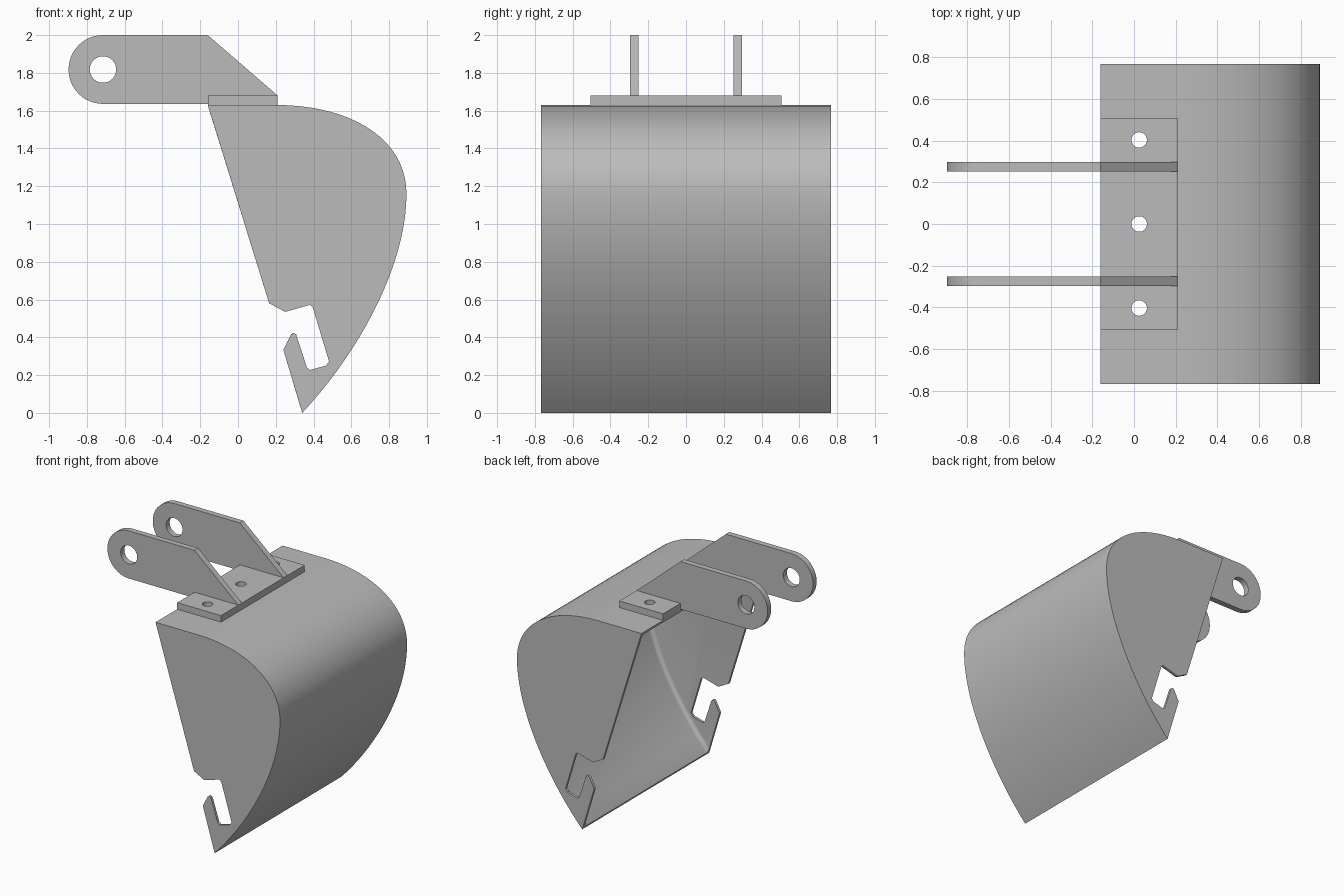
import bpy, bmesh, math
from mathutils import Vector
from mathutils.geometry import interpolate_bezier

if "Cube" in bpy.data.objects:
    bpy.data.objects.remove(bpy.data.objects["Cube"], do_unlink=True)

HALF_WIDTH, WALL, FILLET = 0.767, 0.02, 0.03

steel = bpy.data.materials.new("grey steel")
steel.use_nodes = True
GREY = (0.5, 0.5, 0.5, 1)
steel.diffuse_color = GREY
steel.node_tree.nodes["Principled BSDF"].inputs["Base Color"].default_value = GREY


def finish(name, bm):
    bmesh.ops.recalc_face_normals(bm, faces=bm.faces)
    mesh = bpy.data.meshes.new(name)
    bm.to_mesh(mesh)
    bm.free()
    mesh.materials.append(steel)
    obj = bpy.data.objects.new(name, mesh)
    bpy.context.collection.objects.link(obj)
    return obj


def activate(obj):
    bpy.ops.object.select_all(action="DESELECT")
    obj.select_set(True)
    bpy.context.view_layer.objects.active = obj


def smooth(obj):
    activate(obj)
    bpy.ops.object.shade_smooth_by_angle(angle=math.radians(30))


def drill(obj, location, radius, tilt=0):
    """Cut a round hole along z, or along y when tilted."""
    bpy.ops.mesh.primitive_cylinder_add(vertices=32, radius=radius, depth=0.3,
                                        location=location, rotation=(tilt, 0, 0))
    cutter = bpy.context.object
    cutter.hide_render = True
    activate(obj)
    mod = obj.modifiers.new("hole", "BOOLEAN")
    mod.operation, mod.solver, mod.object = "DIFFERENCE", "EXACT", cutter
    bpy.ops.object.modifier_apply(modifier=mod.name)
    bpy.data.objects.remove(cutter, do_unlink=True)


def prism(name, outline, y0, y1):
    """Extrude an x-z outline along y."""
    bm = bmesh.new()
    a = [bm.verts.new((x, y0, z)) for x, z in outline]
    b = [bm.verts.new((x, y1, z)) for x, z in outline]
    bm.faces.new(a)
    bm.faces.new(b)
    for i in range(len(a)):
        j = (i + 1) % len(a)
        bm.faces.new((a[i], a[j], b[j], b[i]))
    return finish(name, bm)


# Back curve of the bucket, from the top mouth edge to the lip
def bezier(*points):
    p, h1, h2, q = [Vector(c) for c in points]
    return interpolate_bezier(p, h1, h2, q, 20)


curve = [Vector((-0.16, 1.63))]
curve += bezier((0.2, 1.63), (0.6, 1.63), (0.892, 1.45), (0.892, 1.16))
curve += bezier((0.892, 1.16), (0.892, 0.78), (0.64, 0.32), (0.34, 0))[1:]

# Hooked notch in each side wall, from the lip upward
notch = [(0.24, 0.335), (0.28, 0.415), (0.293, 0.424), (0.308, 0.415),
         (0.365, 0.24), (0.381, 0.227), (0.465, 0.25), (0.482, 0.272),
         (0.396, 0.558), (0.38, 0.572), (0.25, 0.535), (0.165, 0.58)]


def offset(depth):
    """Move the curve inward, kept behind the slanted mouth line."""
    result = []
    for i, p in enumerate(curve):
        t = (curve[min(i + 1, len(curve) - 1)] - curve[max(i - 1, 0)]).normalized()
        x, z = p.x + t.y * depth, p.y - t.x * depth
        result.append((max(x, 0.34 - 0.307 * z), z))
    return result


# Bucket: one closed hollow body with filleted inner corners
bm = bmesh.new()


def row(points, y):
    return [bm.verts.new((x, y, z)) for x, z in points]


def bridge(a, b):
    for i in range(len(a) - 1):
        bm.faces.new((a[i], a[i + 1], b[i + 1], b[i]))


corner = []
for k in range(7):
    a = math.radians(15 * k)
    corner.append((WALL + FILLET * (1 - math.sin(a)),
                   HALF_WIDTH - WALL - FILLET * (1 - math.cos(a))))
sections = [(d, -y) for d, y in corner] + [(d, y) for d, y in reversed(corner)]
inner = [row(offset(d), y) for d, y in sections]
outer = [row(curve, s * HALF_WIDTH) for s in (-1, 1)]
bridge(*outer)
for a, b in zip(inner, inner[1:]):
    bridge(a, b)
for s, out, inn in ((-1, outer[0], inner[0]), (1, outer[1], inner[-1])):
    out_notch = row(notch, s * HALF_WIDTH)
    inn_notch = row(notch, s * (HALF_WIDTH - WALL))
    bm.faces.new(out + out_notch)
    bm.faces.new(inn + inn_notch)
    bridge([out[-1]] + out_notch + [out[0]], [inn[-1]] + inn_notch + [inn[0]])
for end in (0, -1):
    bm.faces.new([outer[0][end], outer[1][end]] + [r[end] for r in reversed(inner)])
bucket = finish("bucket", bm)

# Mounting plate on top
plate = prism("mounting_plate",
              [(-0.16, 1.63), (0.21, 1.63), (0.21, 1.68), (-0.16, 1.68)], -0.505, 0.505)

# Bolt holes through the plate and the bucket roof
for y in (-0.403, 0, 0.403):
    for part in (plate, bucket):
        drill(part, (0.025, y, 1.64), 0.037)
smooth(bucket)
smooth(plate)

# Two lifting ears with rounded, pierced ends
EYE_X, EYE_Z, EAR_R = -0.715, 1.818, 0.182
ear_outline = [(-0.16, 1.636), (-0.16, 1.68), (0.21, 1.68), (-0.16, 2.0)]
for k in range(25):
    a = math.radians(90 + 7.5 * k)
    ear_outline.append((EYE_X + EAR_R * math.cos(a), EYE_Z + EAR_R * math.sin(a)))
for name, side in (("front_ear", -1), ("back_ear", 1)):
    ear = prism(name, ear_outline, side * 0.252, side * 0.296)
    drill(ear, (EYE_X, side * 0.274, EYE_Z), 0.07, math.pi / 2)
    smooth(ear)
